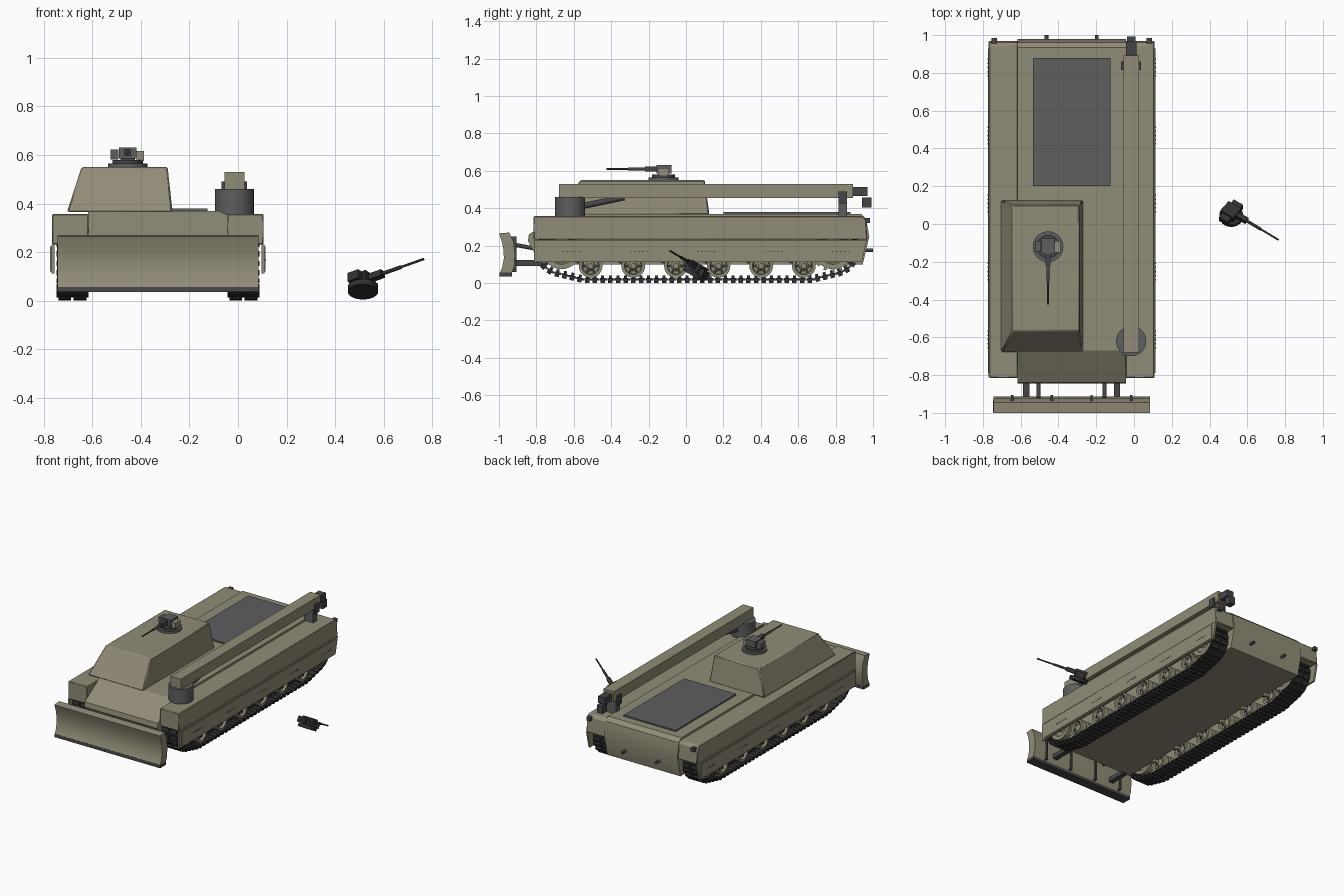
import bpy, bmesh, math
from mathutils import Vector, Matrix

if "Cube" in bpy.data.objects:
    bpy.data.objects.remove(bpy.data.objects["Cube"])

CX = -0.33  # vehicle centre line


def material(name, r, g, b):
    m = bpy.data.materials.new(name)
    m.diffuse_color = (r, g, b, 1)
    m.use_nodes = True
    m.node_tree.nodes["Principled BSDF"].inputs["Base Color"].default_value = m.diffuse_color
    return m


KHAKI = material("khaki paint", 0.285, 0.262, 0.185)
GREY = material("deck grey", 0.112, 0.112, 0.118)
STEEL = material("dark steel", 0.06, 0.06, 0.064)
TRACK = material("track black", 0.03, 0.03, 0.032)


def finish(name, bm, mat, bevel=0):
    bmesh.ops.recalc_face_normals(bm, faces=bm.faces[:])
    me = bpy.data.meshes.new(name)
    bm.to_mesh(me)
    bm.free()
    me.materials.append(mat)
    for p in me.polygons:
        p.use_smooth = True
    me.set_sharp_from_angle(angle=math.radians(32))
    ob = bpy.data.objects.new(name, me)
    bpy.context.collection.objects.link(ob)
    if bevel:
        b = ob.modifiers.new("edge", 'BEVEL')
        b.width, b.segments = bevel, 1
    return ob


def add_box(bm, lo, hi, mtx=Matrix()):
    lo, hi = Vector(lo), Vector(hi)
    m = mtx @ Matrix.Translation((lo + hi) / 2) @ Matrix.Diagonal((*(hi - lo), 1))
    return bmesh.ops.create_cube(bm, size=1, matrix=m)["verts"]


def box(name, lo, hi, mat, mtx=Matrix(), bevel=0):
    bm = bmesh.new()
    add_box(bm, lo, hi, mtx)
    return finish(name, bm, mat, bevel)


def rod(name, a, b, r, mat, n=24, mtx=Matrix()):
    a, b = Vector(a), Vector(b)
    d = b - a
    bm = bmesh.new()
    m = mtx @ Matrix.Translation((a + b) / 2) @ d.to_track_quat('Z', 'Y').to_matrix().to_4x4()
    bmesh.ops.create_cone(bm, cap_ends=True, segments=n, radius1=r, radius2=r,
                          depth=d.length, matrix=m)
    return finish(name, bm, mat)


def extrude(name, profile, x0, x1, mat, bevel=0):
    """Extrude a (y, z) outline along x."""
    bm = bmesh.new()
    f = bm.faces.new([bm.verts.new((x0, y, z)) for y, z in profile])
    g = bmesh.ops.extrude_face_region(bm, geom=[f])
    for v in g["geom"]:
        if isinstance(v, bmesh.types.BMVert):
            v.co.x = x1
    return finish(name, bm, mat, bevel)


def lathe(name, profile, centre, mat, n=28):
    """Spin an (x, r) outline about the x axis."""
    bm = bmesh.new()
    vs = [bm.verts.new((x, 0, r)) for x, r in profile]
    es = [bm.edges.new(p) for p in zip(vs, vs[1:])]
    bmesh.ops.spin(bm, geom=vs + es, cent=(0, 0, 0), axis=(1, 0, 0),
                   angle=math.tau, steps=n, use_duplicate=False)
    bmesh.ops.remove_doubles(bm, verts=bm.verts[:], dist=1e-5)
    bmesh.ops.translate(bm, vec=centre, verts=bm.verts[:])
    return finish(name, bm, mat)


# Hull with sloped nose and rear plate
extrude("hull", [(-0.78, 0.10), (-0.845, 0.225), (-0.84, 0.26), (-0.67, 0.37), (0.935, 0.37),
                 (0.962, 0.345), (0.98, 0.25), (0.945, 0.10)], CX - 0.288, CX + 0.288, KHAKI)
box("engine_deck", (-0.535, 0.2, 0.365), (-0.125, 0.88, 0.38), GREY)

# Casemate: tapered block
bm = bmesh.new()
low = [(-0.705, -0.68), (-0.27, -0.68), (-0.27, 0.125), (-0.705, 0.125)]
top = [(-0.645, -0.565), (-0.29, -0.565), (-0.29, 0.1), (-0.645, 0.1)]
a = [bm.verts.new((x, y, 0.365)) for x, y in low]
b = [bm.verts.new((x, y, 0.55)) for x, y in top]
bm.faces.new(a)
bm.faces.new(b)
for i in range(4):
    j = (i + 1) % 4
    bm.faces.new((a[i], a[j], b[j], b[i]))
finish("casemate", bm, KHAKI, 0.006)


# Track centre path: two idler arcs joined by straight runs
def track_path():
    pts = []
    for k in range(15):
        t = math.radians(90 + k * 165 / 14)
        pts.append(Vector((-0.665 + 0.125 * math.cos(t), 0.175 + 0.125 * math.sin(t))))
    pts += [Vector((-0.55, 0.019)), Vector((0.67, 0.019))]
    pts += [Vector((0.12 - p.x, p.y)) for p in reversed(pts[:15])]
    pts.append(pts[0])
    return pts


def resample(pts, count):
    total = sum((q - p).length for p, q in zip(pts, pts[1:]))
    step, out, run = total / count, [], 0
    for p, q in zip(pts, pts[1:]):
        d = (q - p).length
        while len(out) * step < run + d - 1e-6 and len(out) < count:
            out.append((p.lerp(q, (len(out) * step - run) / d), (q - p).normalized()))
        run += d
    return out


WHEEL = [(0.052, 0), (0.052, 0.014), (0.044, 0.02), (0.034, 0.026), (0.034, 0.042),
         (0.05, 0.047), (0.05, 0.063), (0.01, 0.063), (0.01, 0.045)]
WHEEL += [(-x, r) for x, r in reversed(WHEEL)]

for s, side in ((-1, "left"), (1, "right")):
    tx = CX + s * 0.3525
    # Sponson and side skirt
    extrude(side + "_sponson", [(-0.815, 0.232), (-0.815, 0.357), (0.945, 0.357), (0.962, 0.34),
                                (0.97, 0.232)], CX + s * 0.286, CX + s * 0.436, KHAKI, 0.004)
    extrude(side + "_skirt", [(-0.813, 0.112), (-0.813, 0.231), (0.967, 0.231), (0.94, 0.112)],
            CX + s * 0.426, CX + s * 0.439, KHAKI)
    box(side + "_skirt_panel", (CX + s * 0.435, -0.79, 0.12), (CX + s * 0.444, 0.93, 0.222), KHAKI)
    # Skirt bolts in groups
    bm = bmesh.new()
    for g in range(5):
        for k in range(5):
            y = -0.66 + g * 0.36 + k * 0.022
            add_box(bm, (CX + s * 0.443, y, 0.165), (CX + s * 0.446, y + 0.009, 0.171))
    finish(side + "_skirt_bolts", bm, STEEL)
    # Track shoes with paired pads and a pin
    bm = bmesh.new()
    for p, d in resample(track_path(), 90):
        m = Matrix.Translation((tx, p.x, p.y)) @ Matrix.Rotation(math.atan2(d.y, d.x), 4, 'X')
        add_box(bm, (-0.063, -0.0155, -0.006), (0.063, 0.0155, 0.007), m)
        for x in (-0.031, 0.031):
            add_box(bm, (x - 0.026, -0.012, -0.019), (x + 0.026, 0.012, -0.005), m)
        add_box(bm, (-0.066, 0.013, -0.005), (0.066, 0.024, 0.005), m)
        add_box(bm, (-0.006, -0.008, 0.006), (0.006, 0.008, 0.022), m)
    finish(side + "_track", bm, TRACK)
    # Road wheels on swing arms
    for i in range(6):
        y = -0.51 + i * 0.228
        lathe(side + "_road_wheel", WHEEL, (tx, y, 0.091), KHAKI)
        for k in range(6):
            t = k * math.tau / 6
            c = Vector((tx, y + 0.034 * math.cos(t), 0.091 + 0.034 * math.sin(t)))
            rod("wheel_hole", c - Vector((0.037, 0, 0)), c + Vector((0.037, 0, 0)), 0.008, TRACK, 8)
        rod("axle", (tx, y, 0.091), (CX + s * 0.27, y, 0.091), 0.014, KHAKI, 12)
        rod("swing_arm", (CX + s * 0.287, y, 0.091), (CX + s * 0.287, y - 0.08, 0.125),
            0.013, KHAKI, 10)
    # Idler and toothed drive sprocket
    for y, n in ((-0.665, "idler"), (0.785, "sprocket")):
        big = [(x, r * 1.6) for x, r in WHEEL]
        lathe(f"{side}_{n}", big, (tx, y, 0.175), KHAKI, 36)
        rod(n + "_axle", (tx, y, 0.175), (CX + s * 0.27, y, 0.175), 0.025, KHAKI, 14)
    bm = bmesh.new()
    for k in range(16):
        m = Matrix.Translation((tx, 0.785, 0.175)) @ Matrix.Rotation(k * math.tau / 16, 4, 'X')
        for x in (-0.04, 0.04):
            add_box(bm, (x - 0.008, -0.008, 0.09), (x + 0.008, 0.008, 0.115), m)
    finish(side + "_sprocket_teeth", bm, KHAKI)
    # Rear lamps and tow hooks
    lx = CX + s * 0.41
    box(side + "_rear_lamp", (lx - 0.014, 0.955, 0.322), (lx + 0.014, 0.985, 0.347), STEEL)
    rod(side + "_tow_hook", (CX + s * 0.133, 0.955, 0.175), (CX + s * 0.133, 1.0, 0.175),
        0.01, STEEL, 12)
    # Blade push arm and lift cylinder
    ax = CX + s * 0.24
    box(side + "_push_arm", (ax - 0.017, -0.93, 0.09), (ax + 0.017, -0.77, 0.122), STEEL)
    rod(side + "_blade_ram", (CX + s * 0.175, -0.92, 0.205), (CX + s * 0.175, -0.81, 0.185),
        0.011, STEEL, 14)
    for r in (0.105, 0.315):
        x = CX + s * r
        box("blade_rib", (x - 0.006, -0.95, 0.06), (x + 0.006, -0.905, 0.25), STEEL)

# Dozer blade, concave to the front
extrude("dozer_blade", [(-1.0, 0.265), (-0.984, 0.22), (-0.975, 0.175), (-0.974, 0.13),
                        (-0.982, 0.085), (-0.995, 0.055), (-0.935, 0.045), (-0.918, 0.09),
                        (-0.914, 0.16), (-0.922, 0.22), (-0.945, 0.27)], -0.745, 0.085, KHAKI)
extrude("cutting_edge", [(-0.998, 0.035), (-0.996, 0.056), (-0.93, 0.056), (-0.93, 0.035)],
        -0.746, 0.086, STEEL)

# Crane: slewing base, boom, rest and hook
rod("crane_base", (-0.015, -0.62, 0.355), (-0.015, -0.62, 0.46), 0.08, GREY, 32)
box("crane_boom", (-0.056, -0.68, 0.455), (0.026, 0.892, 0.53), KHAKI)
rod("crane_ram", (-0.015, -0.56, 0.41), (-0.015, -0.33, 0.458), 0.016, STEEL, 16)
box("boom_extension", (-0.043, 0.88, 0.464), (0.012, 0.97, 0.512), STEEL)
box("hook_block", (-0.037, 0.942, 0.404), (0.007, 0.992, 0.458), STEEL)
box("boom_rest", (-0.05, 0.815, 0.355), (0.02, 0.86, 0.456), GREY)
for x in (-0.068, 0.026):
    box("rest_cheek", (x, 0.815, 0.425), (x + 0.012, 0.86, 0.49), STEEL)


# Machine-gun mount, muzzle towards local -y
def gun(m, body, dark, can):
    rod("gun_ring", (0, 0, 0), (0, 0, 0.024), 0.0625, dark, 24, m)
    box("gun_pedestal", (-0.03, -0.03, 0.02), (0.03, 0.03, 0.04), dark, m)
    box("gun_body", (-0.036, -0.038, 0.03), (0.036, 0.042, 0.075), body, m)
    box("gun_sight", (-0.07, -0.025, 0.026), (-0.037, 0.03, 0.066), body, m)
    box("ammo_can", (0.037, -0.03, 0.02), (0.067, 0.03, 0.06), can, m)
    box("gun_receiver", (-0.014, -0.1, 0.04), (0.014, -0.03, 0.068), dark, m)
    rod("gun_sleeve", (0, -0.09, 0.054), (0, -0.19, 0.054), 0.008, dark, 12, m)
    rod("gun_barrel", (0, -0.18, 0.054), (0, -0.305, 0.054), 0.005, dark, 12, m)


rod("cupola_ring", (-0.455, -0.12, 0.545), (-0.455, -0.12, 0.565), 0.081, GREY, 32)
gun(Matrix.Translation((-0.455, -0.12, 0.556)), GREY, STEEL, KHAKI)

# Detached gun mount lying beside the vehicle
fwd = Vector((0.82, -0.49, 0.29)).normalized()
up = Vector((0, 0.51, 0.86)).normalized()
rot = Matrix((up.cross(fwd) * -1, -fwd, up))
rot[0] = (-fwd).cross(up)
gun(Matrix.Translation((0.515, 0.038, 0.036)) @ rot.transposed().to_4x4(), TRACK, TRACK, TRACK)
